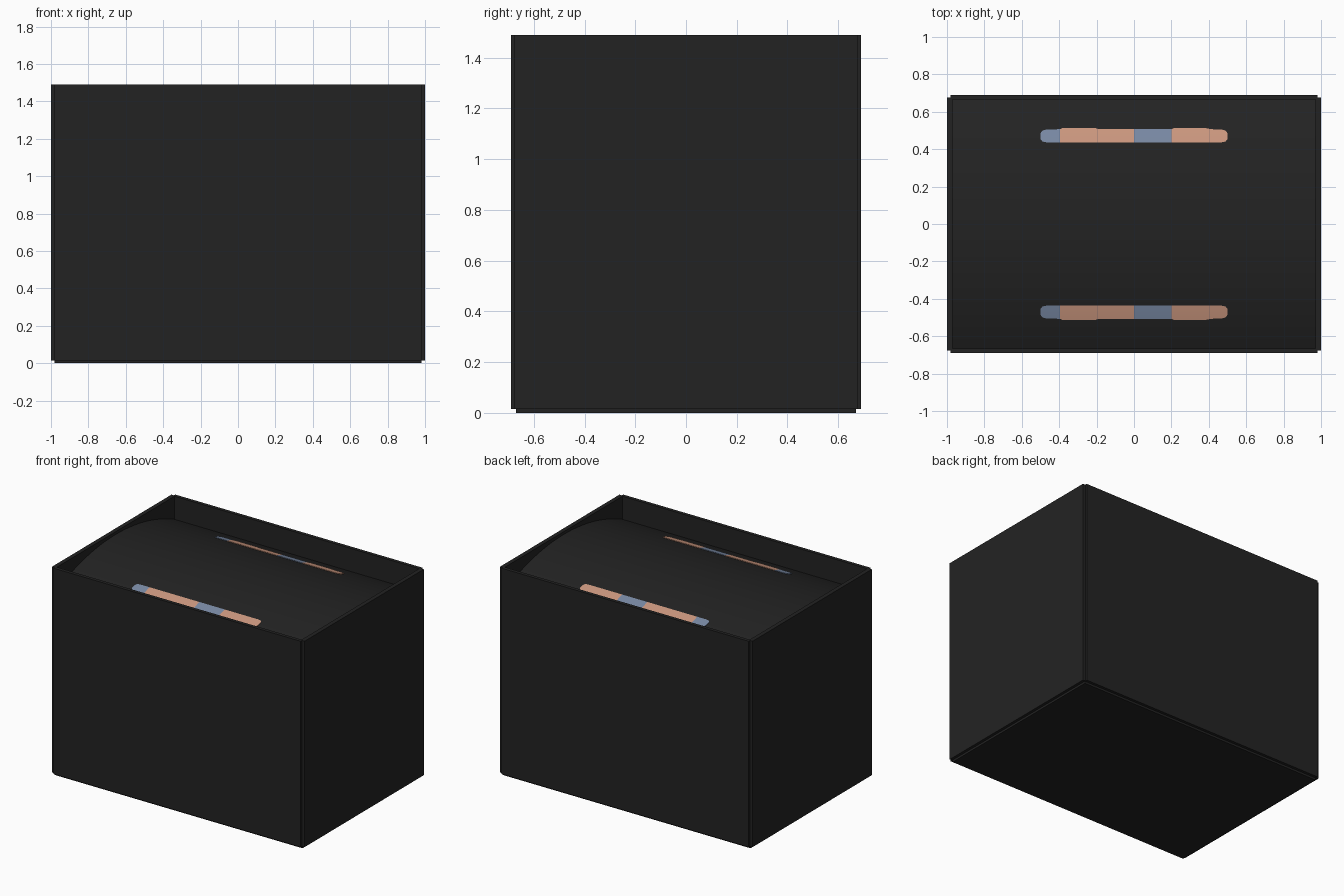
import bpy, bmesh, math

if "Cube" in bpy.data.objects:
    bpy.data.objects.remove(bpy.data.objects["Cube"])

def material(name, rgb):
    m = bpy.data.materials.new(name)
    m.diffuse_color = (*rgb, 1)
    m.use_nodes = True
    m.node_tree.nodes["Principled BSDF"].inputs["Base Color"].default_value = m.diffuse_color
    return m

BLACK = material("charcoal", (0.0165, 0.0165, 0.0165))
PEACH = material("peach", (0.60, 0.31, 0.21))
BLUE = material("slate_blue", (0.19, 0.25, 0.37))

def finish(name, bm, mats, smooth=False):
    bmesh.ops.recalc_face_normals(bm, faces=bm.faces)
    me = bpy.data.meshes.new(name)
    bm.to_mesh(me)
    bm.free()
    for m in mats:
        me.materials.append(m)
    ob = bpy.data.objects.new(name, me)
    bpy.context.collection.objects.link(ob)
    if smooth:
        bpy.context.view_layer.objects.active = ob
        ob.select_set(True)
        bpy.ops.object.shade_smooth_by_angle(angle=math.radians(30))
        ob.select_set(False)
    return ob

def panel(name, lo, hi):
    bm = bmesh.new()
    bmesh.ops.create_cube(bm, size=1)
    for v in bm.verts:
        v.co = [(a + b) / 2 + c * (b - a) for a, b, c in zip(lo, hi, v.co)]
    return finish(name, bm, [BLACK])

# Thin panels with small reveals along the corners
panel("bottom_panel", (-0.98, -0.67, 0), (0.98, 0.67, 0.03))
for s, n in ((-1, "left"), (1, "right")):
    x = sorted((s * 0.97, s * 1.0))
    panel(n + "_wall", (x[0], -0.675, 0.015), (x[1], 0.675, 1.49))
for s, n in ((-1, "front"), (1, "back")):
    y = sorted((s * 0.665, s * 0.69))
    panel(n + "_wall", (-0.98, y[0], 0.015), (0.98, y[1], 1.49))

# Arched lid sunk between the walls
R, PEAK = 1.6, 1.47
def arch(y):
    return PEAK - R + math.sqrt(R * R - y * y)

bm = bmesh.new()
ys = [-0.67 + 1.34 * i / 32 for i in range(33)]
loop = [(y, arch(y)) for y in ys] + [(y, arch(y) - 0.03) for y in reversed(ys)]
face = bm.faces.new([bm.verts.new((-0.975, y, z)) for y, z in loop])
ext = bmesh.ops.extrude_face_region(bm, geom=[face])
for v in ext["geom"]:
    if isinstance(v, bmesh.types.BMVert):
        v.co.x = 0.975
finish("arched_lid", bm, [BLACK], True)

# Two coloured strips on the arch: columns of (x, inner y, outer y)
COLUMNS = [(-0.5, 0.455, 0.485), (-0.49, 0.441, 0.499), (-0.47, 0.437, 0.505),
           (-0.395, 0.437, 0.507), (-0.38, 0.437, 0.514), (-0.21, 0.437, 0.514),
           (-0.19, 0.437, 0.507), (0, 0.437, 0.507), (0.2, 0.437, 0.507),
           (0.215, 0.437, 0.514), (0.38, 0.437, 0.514), (0.41, 0.437, 0.507),
           (0.47, 0.437, 0.505), (0.49, 0.441, 0.499), (0.5, 0.455, 0.485)]
for s, n in ((-1, "front"), (1, "back")):
    bm = bmesh.new()
    rows = []
    for x, a, b in COLUMNS:
        pts = [a + (b - a) * i / 4 for i in range(5)]
        top = [bm.verts.new((x, s * y, arch(y) + 0.004)) for y in pts]
        low = [bm.verts.new((x, s * y, arch(y) - 0.004)) for y in reversed(pts)]
        rows.append(top + low)
    for r, q in zip(rows, rows[1:]):
        mid = (r[0].co.x + q[0].co.x) / 2
        blue = mid < -0.395 or 0 < mid < 0.2
        for i in range(len(r)):
            j = (i + 1) % len(r)
            bm.faces.new((r[i], r[j], q[j], q[i])).material_index = int(blue)
    bm.faces.new(rows[0]).material_index = 1
    bm.faces.new(rows[-1])
    finish(n + "_strip", bm, [PEACH, BLUE], True)
